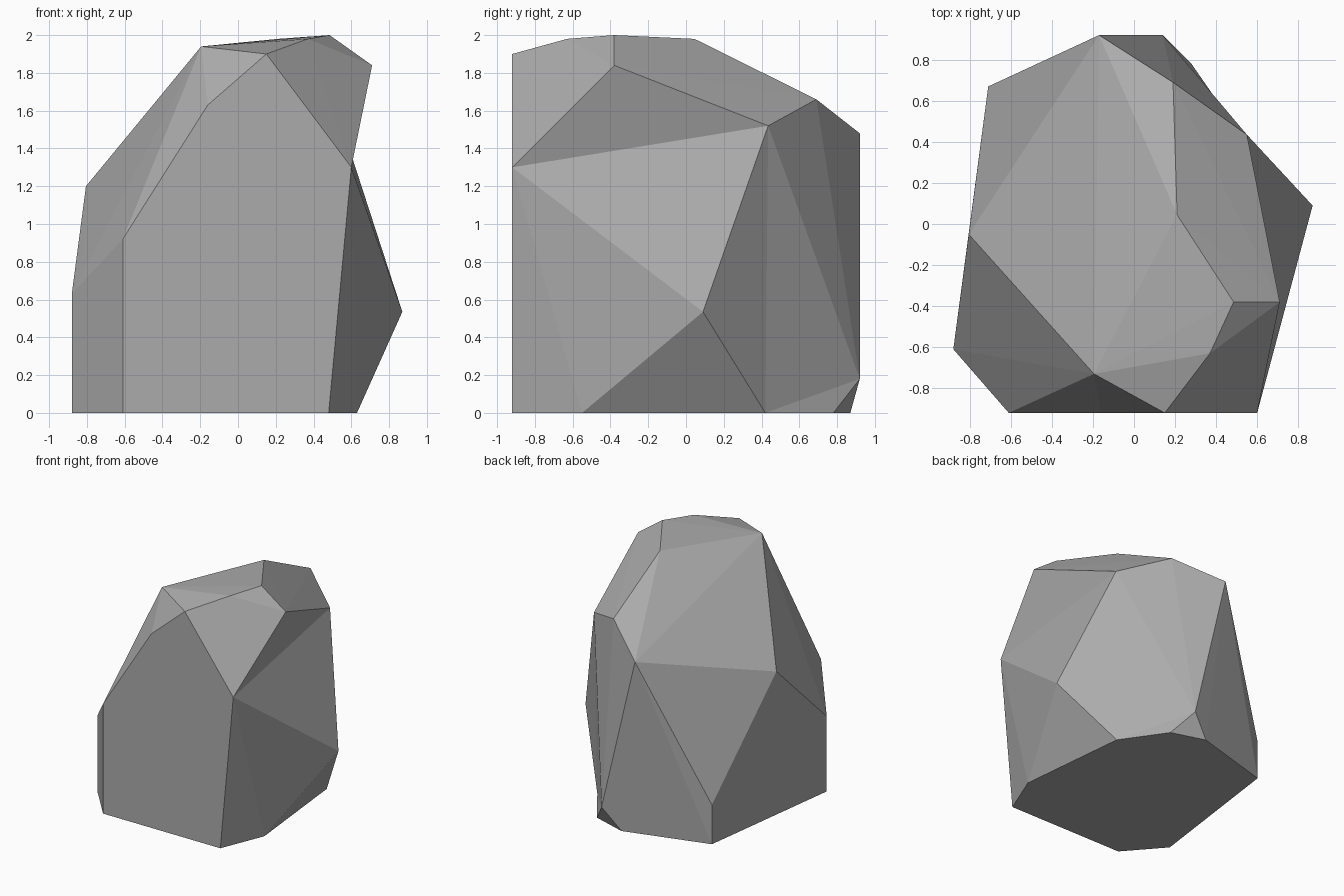
import bpy
import bmesh

if "Cube" in bpy.data.objects:
    bpy.data.objects.remove(bpy.data.objects["Cube"])

# Corner points of the boulder, grouped by area
corners = {
    # flat front facet
    "f1": (-0.61, -0.92, 0), "f2": (0.48, -0.92, 0), "f3": (0.60, -0.92, 1.30),
    "f4": (0.15, -0.92, 1.90), "f5": (-0.16, -0.92, 1.63), "f6": (-0.61, -0.92, 0.92),
    # crown
    "t1": (-0.195, -0.73, 1.94), "t2": (0.37, -0.63, 1.98), "t3": (0.485, -0.38, 2.0),
    "t4": (0.71, -0.38, 1.84), "t5": (0.21, 0.045, 1.98), "t6": (0.19, 0.69, 1.66),
    "t7": (0.55, 0.435, 1.52), "t8": (-0.17, 0.92, 1.48),
    # left side
    "l1": (-0.805, -0.05, 1.20), "l2": (-0.88, -0.61, 0.63), "l3": (-0.71, 0.67, 0.33),
    # right side and back
    "r1": (0.87, 0.09, 0.535), "b1": (0.14, 0.92, 0.18),
    # footprint
    "g1": (-0.88, -0.61, 0), "g2": (-0.71, 0.67, 0), "g3": (-0.01, 0.87, 0),
    "g4": (0.28, 0.78, 0), "g5": (0.53, 0.42, 0), "g6": (0.63, -0.55, 0),
}

# Wrap the corners in a faceted hull
bm = bmesh.new()
v = {name: bm.verts.new(co) for name, co in corners.items()}
bmesh.ops.convex_hull(bm, input=list(bm.verts))


def pocket(region, facets):
    """Replace the hull facets spanning a region with sunken ones."""
    inside = {v[n] for n in region.split()}
    old = [f for f in bm.faces if set(f.verts) <= inside]
    bmesh.ops.delete(bm, geom=old, context='FACES')
    for facet in facets:
        bm.faces.new([v[n] for n in facet.split()])


# Two chipped hollows on the right side
pocket("t4 f3 t7 r1", ["t4 f3 t7", "f3 r1 t7"])
pocket("t7 r1 g5 g4 b1", ["t7 r1 g5", "t7 g5 b1", "g5 g4 b1"])
bmesh.ops.recalc_face_normals(bm, faces=list(bm.faces))

mesh = bpy.data.meshes.new("boulder")
bm.to_mesh(mesh)
bm.free()
boulder = bpy.data.objects.new("boulder", mesh)
bpy.context.collection.objects.link(boulder)

# Plain grey stone
stone = bpy.data.materials.new("grey stone")
stone.diffuse_color = (0.41, 0.41, 0.41, 1)
stone.use_nodes = True
stone.node_tree.nodes["Principled BSDF"].inputs["Base Color"].default_value = stone.diffuse_color
mesh.materials.append(stone)
